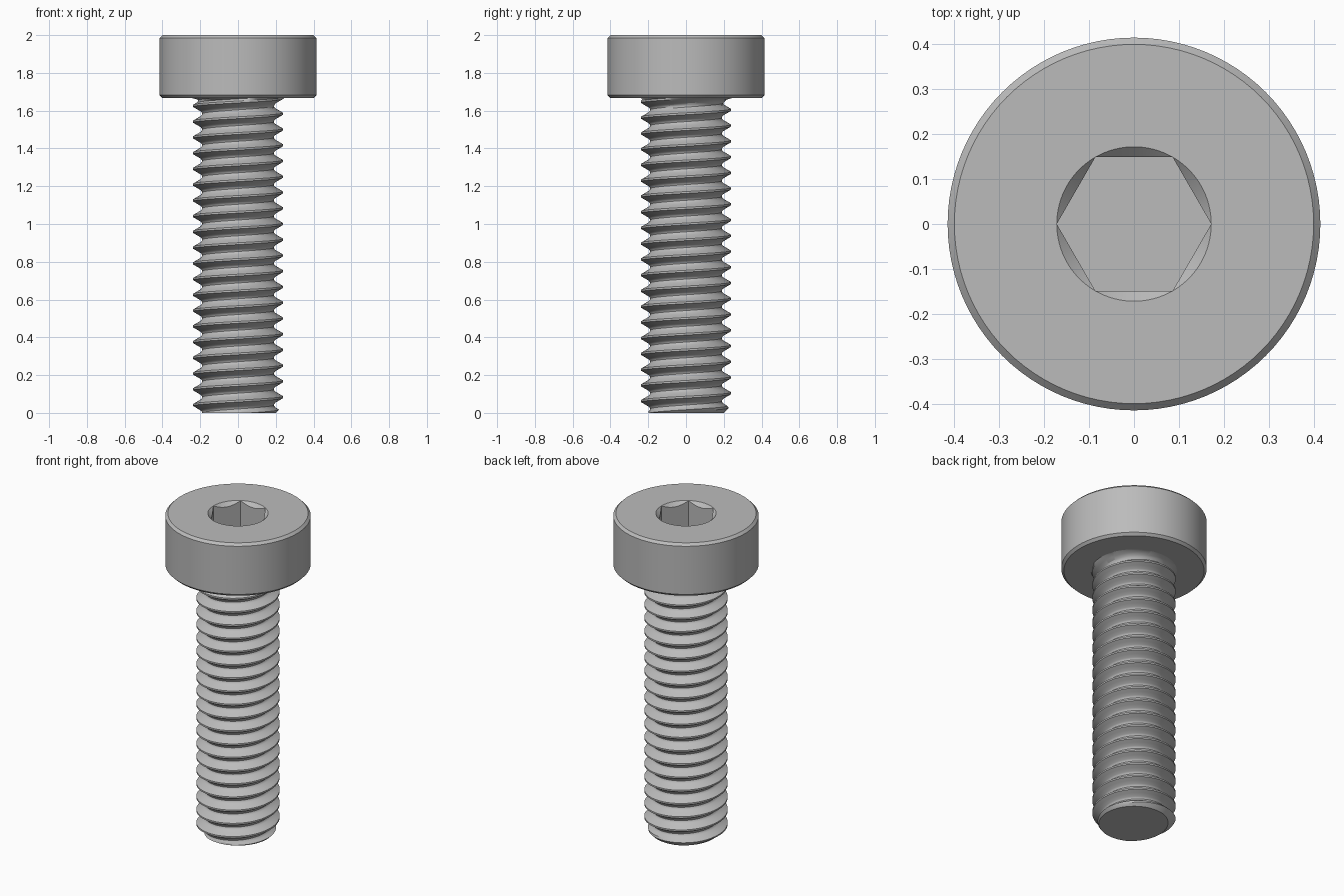
import bpy, bmesh, math

TAU = 2 * math.pi
COLUMNS = 96
HEAD_Z, TOP_Z = 1.667, 2.0
PITCH = HEAD_Z / 20
CREST_R, ROOT_R = 0.238, 0.19

cube = bpy.data.objects.get("Cube")
if cube:
    bpy.data.objects.remove(cube)

steel = bpy.data.materials.new("plain_steel_grey")
steel.use_nodes = True
grey = (0.5, 0.5, 0.5, 1)
steel.diffuse_color = grey
steel.node_tree.nodes["Principled BSDF"].inputs["Base Color"].default_value = grey


def wrap(name, rows, point):
    """Skin a grid around z; point(row, angle) gives radius and height."""
    bm = bmesh.new()
    grid = []
    for row in rows:
        ring = []
        for i in range(COLUMNS + 1):
            a = TAU * i / COLUMNS
            r, z = point(row, a)
            ring.append(bm.verts.new((r * math.cos(a), r * math.sin(a), z)))
        grid.append(ring)
    for low, high in zip(grid, grid[1:]):
        for i in range(COLUMNS):
            bm.faces.new((low[i], low[i + 1], high[i + 1], high[i]))
    bmesh.ops.remove_doubles(bm, verts=bm.verts, dist=1e-5)
    bmesh.ops.dissolve_degenerate(bm, edges=bm.edges, dist=1e-5)
    bmesh.ops.recalc_face_normals(bm, faces=bm.faces)
    mesh = bpy.data.meshes.new(name)
    bm.to_mesh(mesh)
    bm.free()
    mesh.materials.append(steel)
    obj = bpy.data.objects.new(name, mesh)
    bpy.context.collection.objects.link(obj)
    bpy.ops.object.select_all(action="DESELECT")
    obj.select_set(True)
    bpy.context.view_layer.objects.active = obj
    bpy.ops.object.shade_smooth_by_angle(angle=math.radians(28))
    return obj


# Head: chamfered disc whose inner rows follow a hexagonal socket
HEAD_R, BEVEL, SOCKET_R, SOCKET_DEPTH = 0.415, 0.015, 0.172, 0.27


def hex_radius(a):
    side = (a % (TAU / 6)) - TAU / 12
    return SOCKET_R * math.cos(TAU / 12) / math.cos(side)


def head_point(row, a):
    if row == "countersink":
        r = hex_radius(a)
        return r, TOP_Z - (SOCKET_R - r)
    if row == "socket_floor":
        return hex_radius(a), TOP_Z - SOCKET_DEPTH
    return row


wrap("socket_head", [
    (0, HEAD_Z), (HEAD_R - BEVEL, HEAD_Z), (HEAD_R, HEAD_Z + BEVEL),
    (HEAD_R, TOP_Z - BEVEL), (HEAD_R - BEVEL, TOP_Z), (SOCKET_R, TOP_Z),
    "countersink", "socket_floor", (0, TOP_Z - SOCKET_DEPTH)], head_point)


# Shank: helical rows with a flat crest, straight flanks and a round root
FLAT, ROUND = 0.06, 0.34
STEPS = (-0.5, -0.42, -ROUND, -0.2, -FLAT, FLAT, 0.2, ROUND, 0.42)
FILLET = 0.055


def thread_radius(z, a):
    phase = (z / PITCH - a / TAU + 0.5) % 1 - 0.5
    d = abs(phase)
    if d < FLAT:
        r = CREST_R
    elif d < ROUND:
        r = CREST_R - (CREST_R - ROOT_R - 0.008) * (d - FLAT) / (ROUND - FLAT)
    else:
        r = ROOT_R + 0.008 * ((0.5 - d) / (0.5 - ROUND)) ** 2
    r = min(r, 0.2 + z)
    rise = z - (HEAD_Z - FILLET)
    if rise > 0:
        r = max(r, ROOT_R + FILLET - math.sqrt(max(0, FILLET ** 2 - rise ** 2)))
    return r


def shank_point(row, a):
    if row is None:
        return 0, 0
    z = min(max((row + a / TAU) * PITCH, 0), HEAD_Z)
    return thread_radius(z, a), z


turns = [k + s for k in range(-1, 22) for s in STEPS]
wrap("threaded_shank", [None] + turns, shank_point)
